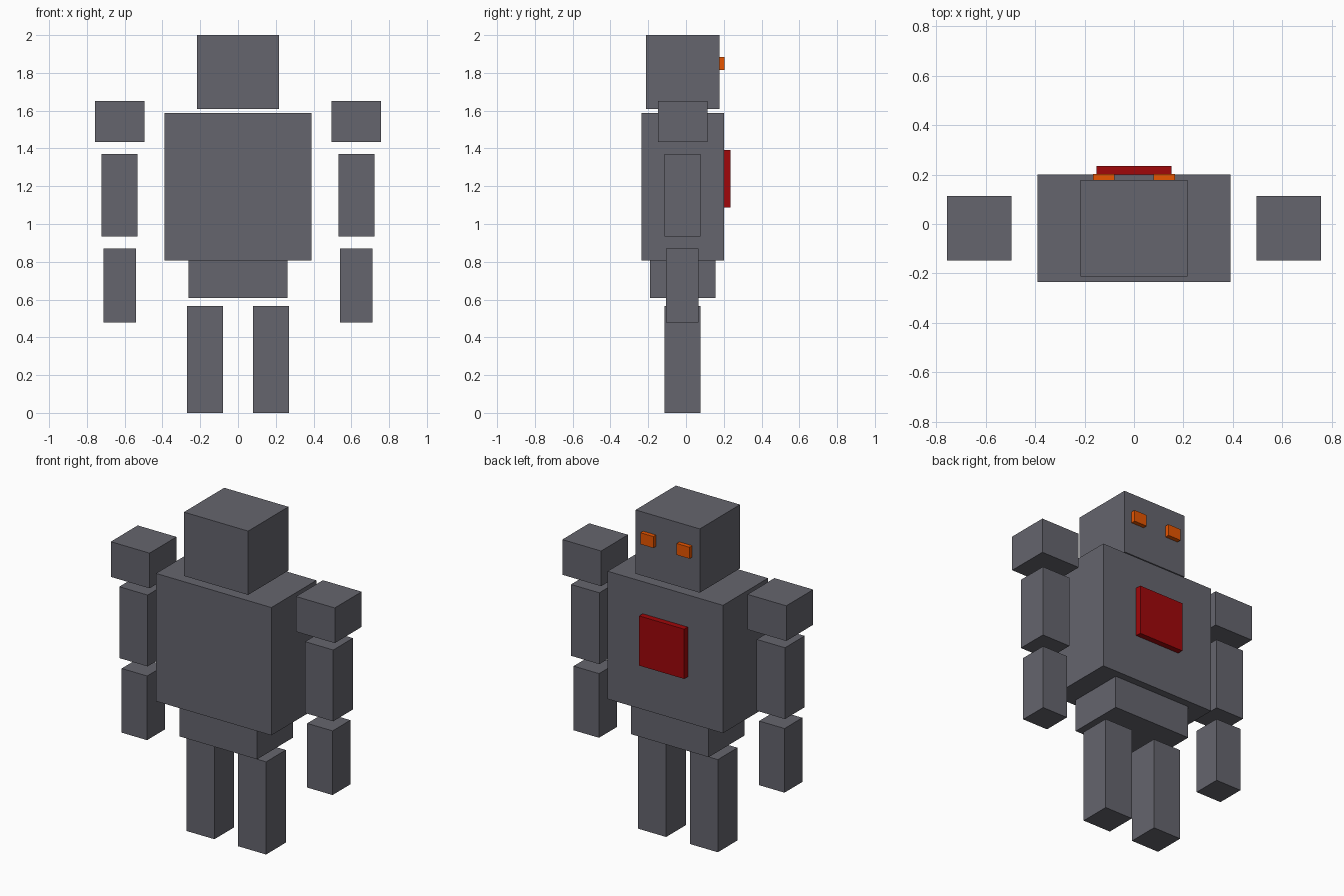
import bpy

if "Cube" in bpy.data.objects:
    bpy.data.objects.remove(bpy.data.objects["Cube"])


def make_material(name, color):
    mat = bpy.data.materials.new(name)
    mat.diffuse_color = (*color, 1.0)
    mat.use_nodes = True
    mat.node_tree.nodes["Principled BSDF"].inputs["Base Color"].default_value = mat.diffuse_color
    return mat


red = make_material("red", (0.35, 0.002, 0.003))
orange = make_material("orange", (0.8, 0.09, 0.0))
grey = make_material("dark_grey", (0.13, 0.13, 0.155))


def box(name, x, y, z, mat=grey):
    """Box spanning the (min, max) range on each axis."""
    spans = (x, y, z)
    bpy.ops.mesh.primitive_cube_add(size=1, location=[(a + b) / 2 for a, b in spans])
    obj = bpy.context.object
    obj.name = name
    obj.scale = [b - a for a, b in spans]
    bpy.ops.object.transform_apply(location=False, rotation=False, scale=True)
    obj.data.materials.append(mat)
    return obj


def pair(name, x, y, z, mat=grey):
    """The same box on both sides of x = 0."""
    box("right_" + name, x, y, z, mat)
    box("left_" + name, (-x[1], -x[0]), y, z, mat)


# Body
box("head", (-0.217, 0.217), (-0.212, 0.177), (1.61, 2.0))
box("torso", (-0.39, 0.39), (-0.235, 0.2), (0.807, 1.588))
box("pelvis", (-0.262, 0.262), (-0.19, 0.155), (0.609, 0.807))

# Limbs
pair("shoulder", (0.495, 0.757), (-0.147, 0.113), (1.435, 1.65))
pair("upper_arm", (0.532, 0.723), (-0.113, 0.077), (0.935, 1.371))
pair("forearm", (0.541, 0.713), (-0.105, 0.067), (0.479, 0.871))
pair("leg", (0.08, 0.269), (-0.113, 0.077), (0.0, 0.566))

# Coloured details on the +y side
box("chest_plate", (-0.152, 0.152), (0.2, 0.235), (1.088, 1.392), red)
pair("eye", (0.079, 0.166), (0.177, 0.203), (1.814, 1.884), orange)
